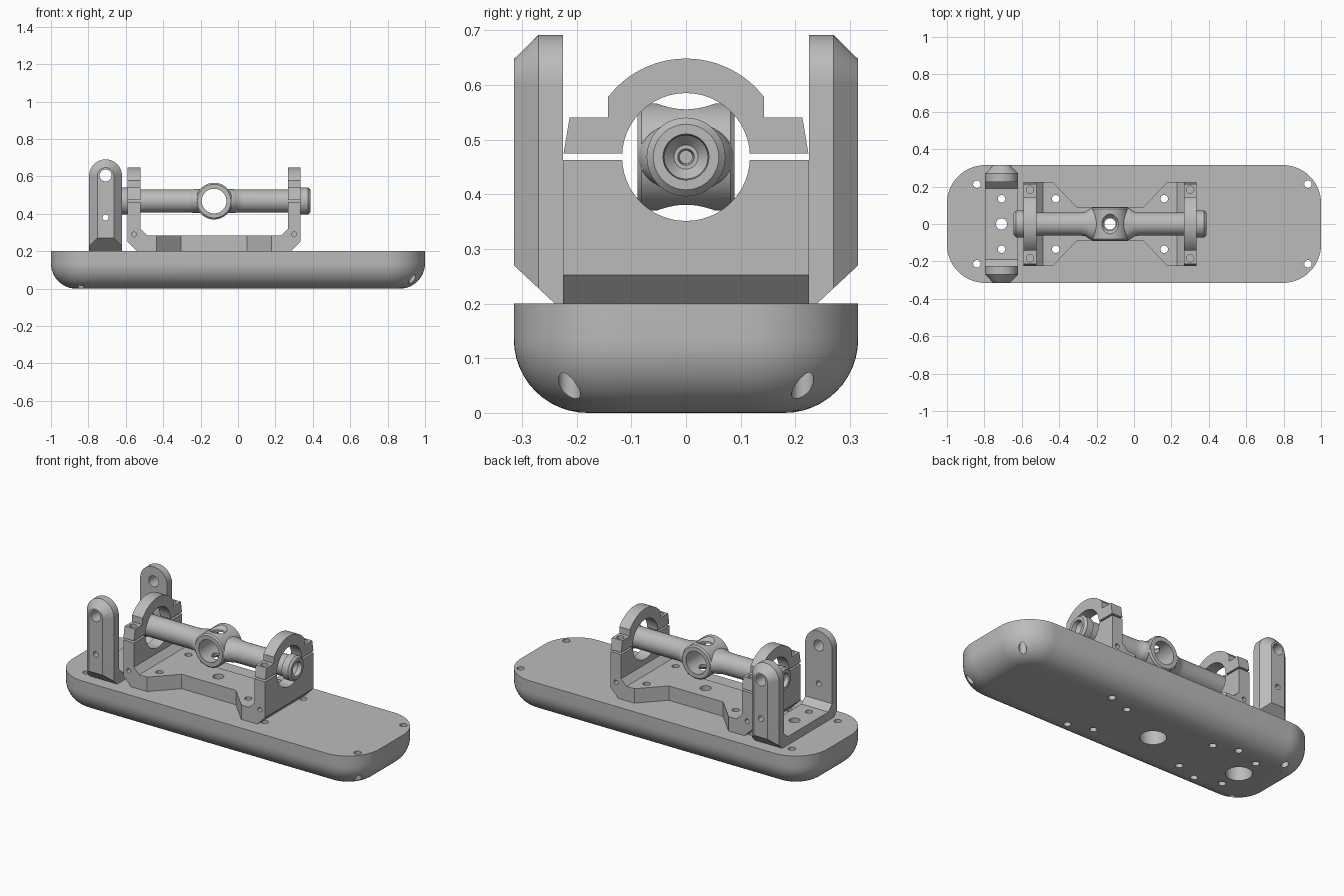
import bpy, bmesh
from math import sin, cos, pi, radians
from mathutils import Vector

cube = bpy.data.objects.get("Cube")
if cube:
    bpy.data.objects.remove(cube, do_unlink=True)

grey = bpy.data.materials.new("machined grey")
grey.use_nodes = True
grey.diffuse_color = (0.5, 0.5, 0.5, 1)
grey.node_tree.nodes["Principled BSDF"].inputs["Base Color"].default_value = (0.5, 0.5, 0.5, 1)


def place(axis, a, b, t):
    """Point (a, b) in the plane across the axis, at distance t along it."""
    return {"X": (t, a, b), "Y": (a, t, b), "Z": (a, b, t)}[axis]


def loft(name, rings):
    """Closed solid through rings with equal point counts."""
    bm = bmesh.new()
    loops = [[bm.verts.new(p) for p in ring] for ring in rings]
    n = len(loops[0])
    for lo, hi in zip(loops, loops[1:]):
        for i in range(n):
            j = (i + 1) % n
            bm.faces.new((lo[i], lo[j], hi[j], hi[i]))
    bm.faces.new(loops[0])
    bm.faces.new(loops[-1])
    bmesh.ops.recalc_face_normals(bm, faces=bm.faces)
    mesh = bpy.data.meshes.new(name)
    bm.to_mesh(mesh)
    bm.free()
    mesh.materials.append(grey)
    obj = bpy.data.objects.new(name, mesh)
    bpy.context.collection.objects.link(obj)
    return obj


def prism(name, axis, pts, lo, hi):
    return loft(name, [[place(axis, a, b, t) for a, b in pts] for t in (lo, hi)])


def arc(a, b, r, start, end, steps, r2=None):
    angles = [radians(start + (end - start) * i / steps) for i in range(steps + 1)]
    return [(a + r * cos(t), b + (r2 or r) * sin(t)) for t in angles]


def circle(a, b, r, r2=None, n=48):
    return arc(a, b, r, 0, 360, n, r2)[:-1]


def rod(axis, a, b, r, lo, hi):
    return prism("rod", axis, circle(a, b, r), lo, hi)


def boolean(obj, tool, operation="DIFFERENCE"):
    mod = obj.modifiers.new("bool", "BOOLEAN")
    mod.operation, mod.object, mod.solver = operation, tool, "EXACT"
    bpy.context.view_layer.objects.active = obj
    bpy.ops.object.modifier_apply(modifier=mod.name)
    bpy.data.objects.remove(tool, do_unlink=True)


def drill(obj, axis, spots, r, lo, hi):
    for a, b in spots:
        boolean(obj, rod(axis, a, b, r, lo, hi))


def grid(xs, y):
    return [(x, s * y) for x in xs for s in (-1, 1)]


def mirror(pts):
    """Close a half outline by reflecting it in its first coordinate."""
    return pts + [(-a, b) for a, b in reversed(pts)]


MID, AXIS_Z, POST_X = -0.128, 0.468, -0.708   # cradle centre, shaft height, post centre
LEGS = (MID - 0.428, MID + 0.428)
PLATE_HOLES = grid((MID - 0.29, MID + 0.29), 0.135)
POST_HOLES = grid((POST_X,), 0.135)

# Base: rounded slab with a filleted underside
def slab_ring(inset, z):
    r = 0.205 - inset
    pts = []
    for sx, sy, start in ((1, 1, 0), (-1, 1, 90), (-1, -1, 180), (1, -1, 270)):
        pts += arc(sx * 0.795, sy * 0.11, r, start, start + 90, 16)
    return [(x, y, z) for x, y in pts]

F = 0.135
base = loft("base", [slab_ring(F * (1 - sin(t)), F * (1 - cos(t)))
                     for t in [i * pi / 24 for i in range(13)]] + [slab_ring(0, 0.2)])
drill(base, "Z", grid((-0.84, 0.93), 0.213) + grid(LEGS, 0.18) + PLATE_HOLES + POST_HOLES, 0.02, -1, 1)
drill(base, "Z", [(POST_X, 0), (MID, 0)], 0.03, -1, 1)
drill(base, "Z", [(POST_X, 0), (MID, 0)], 0.07, -1, 0.12)

# Cradle: channel profile trimmed by its plan and end outlines
channel = mirror([(0.412, 0.2), (0.463, 0.252), (0.463, 0.7), (0.394, 0.7), (0.394, 0.32), (0.359, 0.285)])
cradle = prism("cradle", "Y", [(MID + a, b) for a, b in channel], -0.3, 0.3)
side = [(0.5, 0.225), (0.307, 0.225), (0.177, 0.09)]
plan = mirror(side)
plan += [(a, -b) for a, b in reversed(plan)]
boolean(cradle, prism("plan", "Z", [(MID + a, b) for a, b in plan], 0.1, 0.8), "INTERSECT")
end = mirror([(0.225, 0.1), (0.225, AXIS_Z), (0.213, 0.54), (0.143, 0.54)]
             + arc(0, AXIS_Z, 0.18, 37.5, 88, 16))
boolean(cradle, prism("end", "X", end, -1, 1), "INTERSECT")
drill(cradle, "X", [(0, AXIS_Z)], 0.117, -1, 1)
slit = [(-0.3, 0.463), (0.3, 0.463), (0.3, 0.474), (-0.3, 0.474)]
boolean(cradle, prism("slit", "X", slit, -1, 1))
drill(cradle, "Z", grid(LEGS, 0.183), 0.02, 0.38, 0.8)
drill(cradle, "Z", PLATE_HOLES, 0.02, 0, 0.8)
drill(cradle, "Z", [(MID, 0)], 0.03, 0, 0.8)
for s in (-1, 1):
    drill(cradle, "Y", [(x, 0.29) for x in LEGS], 0.013, s * 0.12, s * 0.4)

# Post bracket: U profile trimmed by a bevelled round-topped envelope
posts = prism("post_bracket", "X", mirror([(0.24, 0.2), (0.315, 0.27), (0.315, 0.8), (0.225, 0.8),
              (0.225, 0.285), (0.19, 0.25)]), POST_X - 0.2, POST_X + 0.2)

def post_ring(inset, y):
    r = 0.088 - inset
    pts = [(POST_X + r, 0)] + arc(POST_X, 0.603, r, 0, 180, 32) + [(POST_X - r, 0)]
    return [(x, y, z) for x, z in pts]

envelope = loft("envelope", [post_ring(i, y) for i, y in
                ((0.045, -0.316), (0, -0.27), (0, 0.27), (0.045, 0.316))])
boolean(posts, envelope, "INTERSECT")
drill(posts, "Y", [(POST_X, 0.605)], 0.032, -1, 1)
drill(posts, "Y", [(POST_X, 0.38)], 0.016, -1, 1)
drill(posts, "Z", POST_HOLES, 0.02, 0, 0.5)
drill(posts, "Z", [(POST_X, 0)], 0.03, 0, 0.5)

# Shaft: turned profile (distance, y radius, z radius) with collars, end bores and flared middle
half = [(0.40, 0.012), (0.47, 0.015), (0.47, 0.022), (0.49, 0.04), (0.515, 0.042), (0.515, 0.06),
        (0.503, 0.072), (0.463, 0.072), (0.463, 0.061), (0.16, 0.061)]
half = [(d, r, r) for d, r in half] + [(0.13, 0.066, 0.061), (0.117, 0.076, 0.062), (0.095, 0.087, 0.065)]
turned = [(-d, a, b) for d, a, b in half] + half[::-1]
shaft = loft("shaft", [[place("X", y, z, MID + d) for y, z in circle(0, AXIS_Z, a, b)]
                       for d, a, b in turned])

# Hub in the middle of the shaft, bored across and from above
hub = loft("hub", [[place("Y", x, z, y) for x, z in circle(MID, AXIS_Z, r, n=64)]
                   for y, r in ((-0.089, 0.09), (-0.081, 0.098), (0.081, 0.098), (0.089, 0.09))])
boolean(shaft, hub, "UNION")
drill(shaft, "Y", [(MID, AXIS_Z)], 0.066, -1, 1)
drill(shaft, "Z", [(MID, 0)], 0.035, 0, 1)
for s in (-1, 1):
    sink = loft("sink", [[place("Z", x, y, AXIS_Z + s * d) for x, y in circle(MID, 0, r)]
                         for d, r in ((0.075, 0.034), (0.1, 0.055))])
    boolean(shaft, sink)

# Smooth shading with crisp machined edges
for obj in (base, cradle, posts, shaft):
    bpy.ops.object.select_all(action="DESELECT")
    obj.select_set(True)
    bpy.context.view_layer.objects.active = obj
    bpy.ops.object.shade_smooth_by_angle(angle=radians(30))
